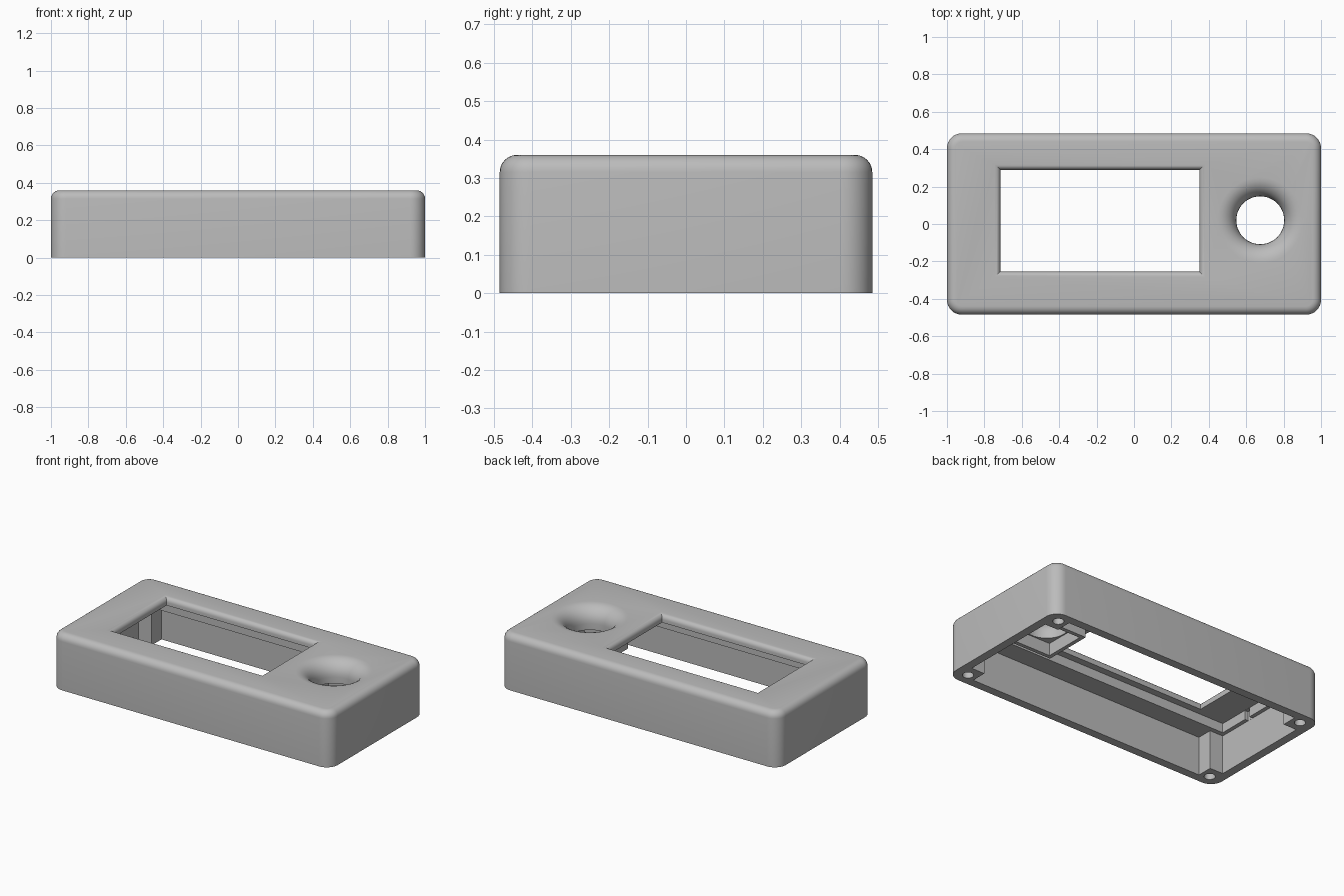
import bpy, bmesh, math

if "Cube" in bpy.data.objects:
    bpy.data.objects.remove(bpy.data.objects["Cube"])

grey = bpy.data.materials.new("plastic grey")
grey.diffuse_color = (0.5, 0.5, 0.5, 1)
grey.use_nodes = True
grey.node_tree.nodes["Principled BSDF"].inputs["Base Color"].default_value = grey.diffuse_color


def make(name, rings):
    """Closed solid from a stack of equal-length rings."""
    bm = bmesh.new()
    loops = [[bm.verts.new(p) for p in ring] for ring in rings]
    n = len(loops[0])
    for a, b in zip(loops, loops[1:]):
        for i in range(n):
            j = (i + 1) % n
            bm.faces.new((a[i], a[j], b[j], b[i]))
    bm.faces.new(loops[0][::-1])
    bm.faces.new(loops[-1])
    bmesh.ops.recalc_face_normals(bm, faces=bm.faces)
    me = bpy.data.meshes.new(name)
    bm.to_mesh(me)
    bm.free()
    me.materials.append(grey)
    ob = bpy.data.objects.new(name, me)
    bpy.context.collection.objects.link(ob)
    return ob


def rect(x0, x1, y0, y1, z):
    return [(x0, y0, z), (x1, y0, z), (x1, y1, z), (x0, y1, z)]


def box(name, x0, x1, y0, y1, z0, z1):
    return make(name, [rect(x0, x1, y0, y1, z0), rect(x0, x1, y0, y1, z1)])


def circle(cx, cy, r, z, n):
    return [(cx + r * math.cos(2 * math.pi * i / n),
             cy + r * math.sin(2 * math.pi * i / n), z) for i in range(n)]


def rounded(hx, hy, r, z, seg=8):
    pts = []
    for k, (sx, sy) in enumerate([(1, 1), (-1, 1), (-1, -1), (1, -1)]):
        for i in range(seg + 1):
            a = math.pi / 2 * (k + i / seg)
            pts.append((sx * (hx - r) + r * math.cos(a),
                        sy * (hy - r) + r * math.sin(a), z))
    return pts


def arc(r, steps):
    """Quarter-round steps as (sideways, upward) distances."""
    return [(r * (1 - math.cos(t)), r * math.sin(t))
            for t in (math.pi / 2 * i / steps for i in range(steps + 1))]


H, HX, HY = 0.36, 1.0, 0.485

# Outer shell with rounded corners and top edge
case = make("enclosure", [rounded(HX, HY, 0.08, 0)] + [
    rounded(HX - d, HY - d, 0.08 - d, H - 0.045 + u) for d, u in arc(0.045, 6)])


def apply(ob, op):
    mod = case.modifiers.new(ob.name, 'BOOLEAN')
    mod.operation, mod.solver, mod.object = op, 'EXACT', ob
    bpy.context.view_layer.objects.active = case
    bpy.ops.object.modifier_apply(modifier=mod.name)
    bpy.data.objects.remove(ob)


# Main cavity, notched to leave a screw post in each corner
ax, ay, px, py = 0.945, 0.43, 0.85, 0.33
plan = []
for sx, sy in [(1, 1), (-1, 1), (-1, -1), (1, -1)]:
    corner = [(sx * ax, sy * py), (sx * px, sy * py), (sx * px, sy * ay)]
    plan += corner if sx * sy > 0 else corner[::-1]
apply(make("cavity", [[(x, y, z) for x, y in plan] for z in (-0.1, 0.25)]), 'DIFFERENCE')

# Display recess in the ceiling, with a cable notch
apply(box("display_recess", -0.92, 0.86, -0.30, 0.32, 0.2, 0.31), 'DIFFERENCE')
apply(box("cable_notch", -0.944, -0.9, -0.10, -0.06, 0.2, 0.309), 'DIFFERENCE')

# Knob housing below the top plate
KX, KY = 0.675, 0.02
apply(box("knob_housing", KX - .16, KX + .16, KY - .16, KY + .16, 0.14, 0.33), 'UNION')
apply(box("knob_pocket", KX - .135, KX + .135, KY - .135, KY + .135, 0.05, 0.22), 'DIFFERENCE')

# Flared knob hole
R = 0.128
dish = [circle(KX, KY, R, 0.1, 48)]
dish += [circle(KX, KY, R + d, H - 0.1 + u, 48) for d, u in arc(0.1, 8)]
dish.append(circle(KX, KY, R + 0.1, 0.5, 48))
apply(make("knob_hole", dish), 'DIFFERENCE')

# Display window with softened rim
rings = [rect(-.715, .35, -.255, .29, 0.15)]
rings += [rect(-.715 - d, .35 + d, -.255 - d, .29 + d, H - 0.03 + u) for d, u in arc(0.03, 5)]
rings.append(rect(-.745, .38, -.285, .32, 0.5))
apply(make("display_window", rings), 'DIFFERENCE')

# Screw holes in the posts
for sx in (-1, 1):
    for sy in (-1, 1):
        apply(make("screw_hole", [circle(sx * 0.91, sy * 0.405, 0.033, z, 20)
                                  for z in (-0.1, 0.2)]), 'DIFFERENCE')

case.select_set(True)
bpy.context.view_layer.objects.active = case
bpy.ops.object.shade_smooth_by_angle(angle=math.radians(30))
